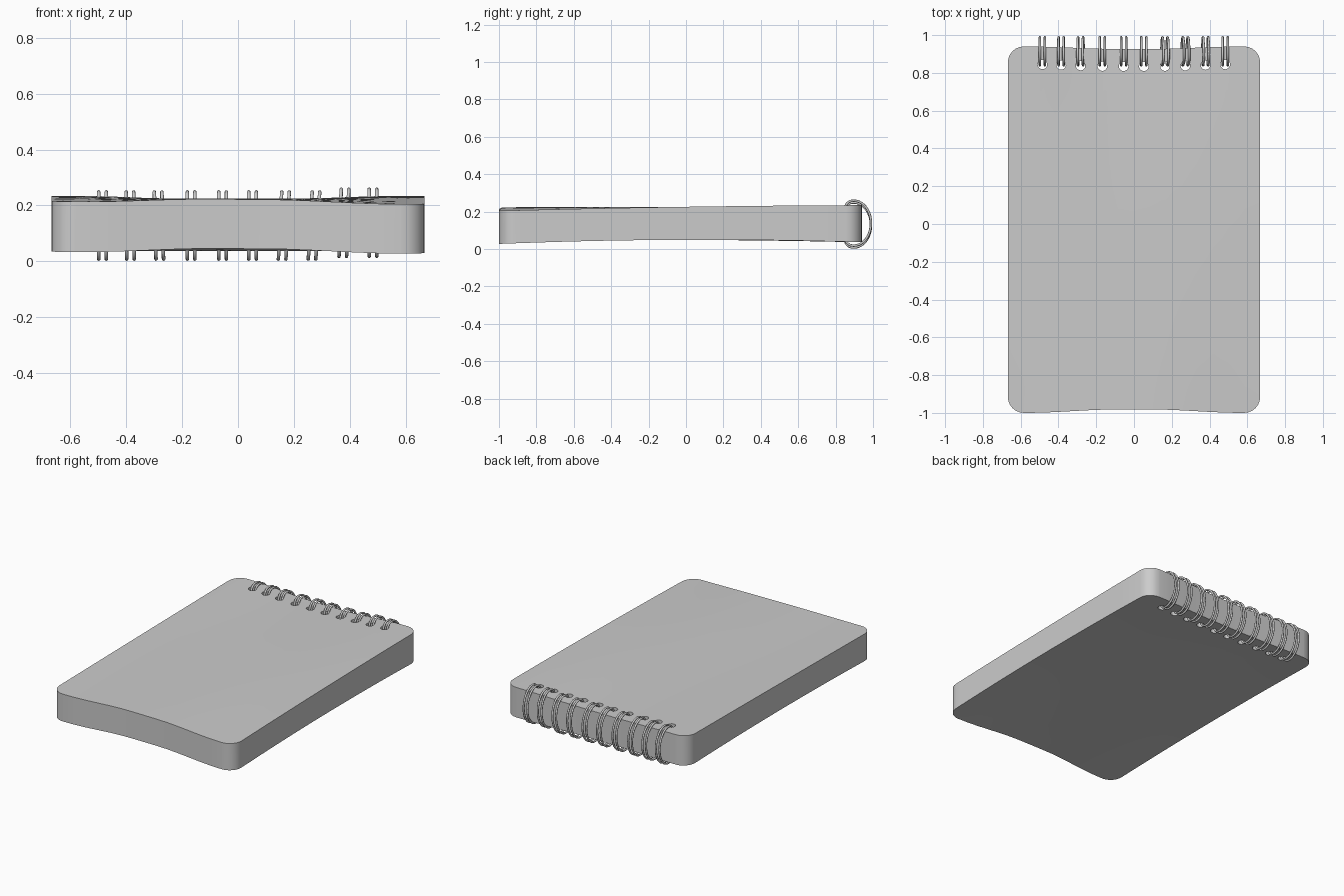
import bpy, bmesh, math

if "Cube" in bpy.data.objects:
    bpy.data.objects.remove(bpy.data.objects["Cube"])

W, Y0, Y1 = 0.668, -1.0, 0.94
HOLE_Y = 0.845
PAIRS = [-0.485, -0.386, -0.283, -0.168, -0.055, 0.052, 0.164, 0.272, 0.379, 0.483]
LEAN = [0, 0.001, 0.003, 0, 0, 0, -0.006, -0.007, -0.004, 0]


def new_object(name, bm):
    mesh = bpy.data.meshes.new(name)
    bm.to_mesh(mesh)
    bm.free()
    ob = bpy.data.objects.new(name, mesh)
    bpy.context.collection.objects.link(ob)
    return ob


def smoothstep(a, b, t):
    t = max(0, min(1, (t - a) / (b - a)))
    return t * t * (3 - 2 * t)


def blend(front, mid, back, v):
    return front * v * (v - 1) / 2 + mid * (1 - v * v) + back * v * (v + 1) / 2


# page block: rounded slab sliced into a grid so that it can warp
bm = bmesh.new()
bmesh.ops.create_cube(bm, size=1)
for v in bm.verts:
    v.co = (v.co.x * 2 * W, (v.co.y + 0.5) * (Y1 - Y0) + Y0, v.co.z + 0.5)
upright = [e for e in bm.edges if abs(e.verts[0].co.z - e.verts[1].co.z) > 0.5]
bmesh.ops.bevel(bm, geom=upright, offset=0.085, offset_type='OFFSET', segments=6,
                profile=0.5, affect='EDGES')


def slice_at(co, no):
    bmesh.ops.bisect_plane(bm, geom=bm.verts[:] + bm.edges[:] + bm.faces[:],
                           plane_co=co, plane_no=no)


for i in range(1, 16):
    slice_at((-W + 2 * W * i / 16 + 0.0013, 0, 0), (1, 0, 0))
for i in range(1, 16):
    slice_at((0, Y0 + 0.11 * i + 0.003, 0), (0, 1, 0))
body = new_object("page_block", bm)

# punched holes
bm = bmesh.new()
for x in PAIRS:
    r = bmesh.ops.create_cone(bm, cap_ends=True, segments=20, radius1=0.025,
                              radius2=0.025, depth=2)
    bmesh.ops.translate(bm, verts=r["verts"], vec=(x, HOLE_Y, 0.5))
cutter = new_object("hole_cutter", bm)
cutter.hide_render = True
mod = body.modifiers.new("holes", 'BOOLEAN')
mod.operation = 'DIFFERENCE'
mod.object = cutter
mod.solver = 'EXACT'
bpy.context.view_layer.objects.active = body
body.select_set(True)
bpy.ops.object.modifier_apply(modifier=mod.name)
bpy.data.objects.remove(cutter)

# gentle warp of the paper
for p in body.data.vertices:
    x, y, z = p.co
    u, v = x / W, (y - Y0) / (Y1 - Y0) * 2 - 1
    s = smoothstep(0.15, 0.85, abs(u))
    bottom = blend(0.045 - 0.015 * s - 0.003 * u, 0.049, 0.036, v)
    top = blend(0.222 - 0.013 * s - 0.005 * u, 0.225, 0.220 + 0.014 * s, v)
    p.co.z = bottom + (top - bottom) * z
    p.co.y += (1 - s) * (0.018 * max(0, -v) ** 2 - 0.013 * max(0, v) ** 2)
bpy.ops.object.shade_smooth_by_angle(angle=math.radians(35))

# twin wire rings through every hole
WIRE = 0.0065
curve = bpy.data.curves.new("wire_rings", 'CURVE')
curve.dimensions = '3D'
curve.bevel_depth = WIRE
curve.bevel_resolution = 2
N = 40
for i, (x, lean) in enumerate(zip(PAIRS, LEAN)):
    zc = 0.128 + (0.01 if i > 7 else 0)
    for side in (-0.0135, 0.0135):
        sp = curve.splines.new('POLY')
        sp.points.add(N - 1)
        sp.use_cyclic_u = True
        for k, p in enumerate(sp.points):
            a = 2 * math.pi * k / N
            c, sn = math.cos(a), math.sin(a)
            e = 1.0 if c > 0 else 0.75   # squarer where it enters the hole
            y = 0.898 + (0.091 if c > 0 else 0.058) * math.copysign(abs(c) ** e, c)
            z = zc + 0.12 * math.copysign(abs(sn) ** e, sn)
            p.co = (x + side - lean * sn, y, z, 1)
rings = bpy.data.objects.new("wire_rings", curve)
bpy.context.collection.objects.link(rings)
bpy.ops.object.select_all(action='DESELECT')
rings.select_set(True)
bpy.context.view_layer.objects.active = rings
bpy.ops.object.convert(target='MESH')
bpy.ops.object.shade_smooth()
